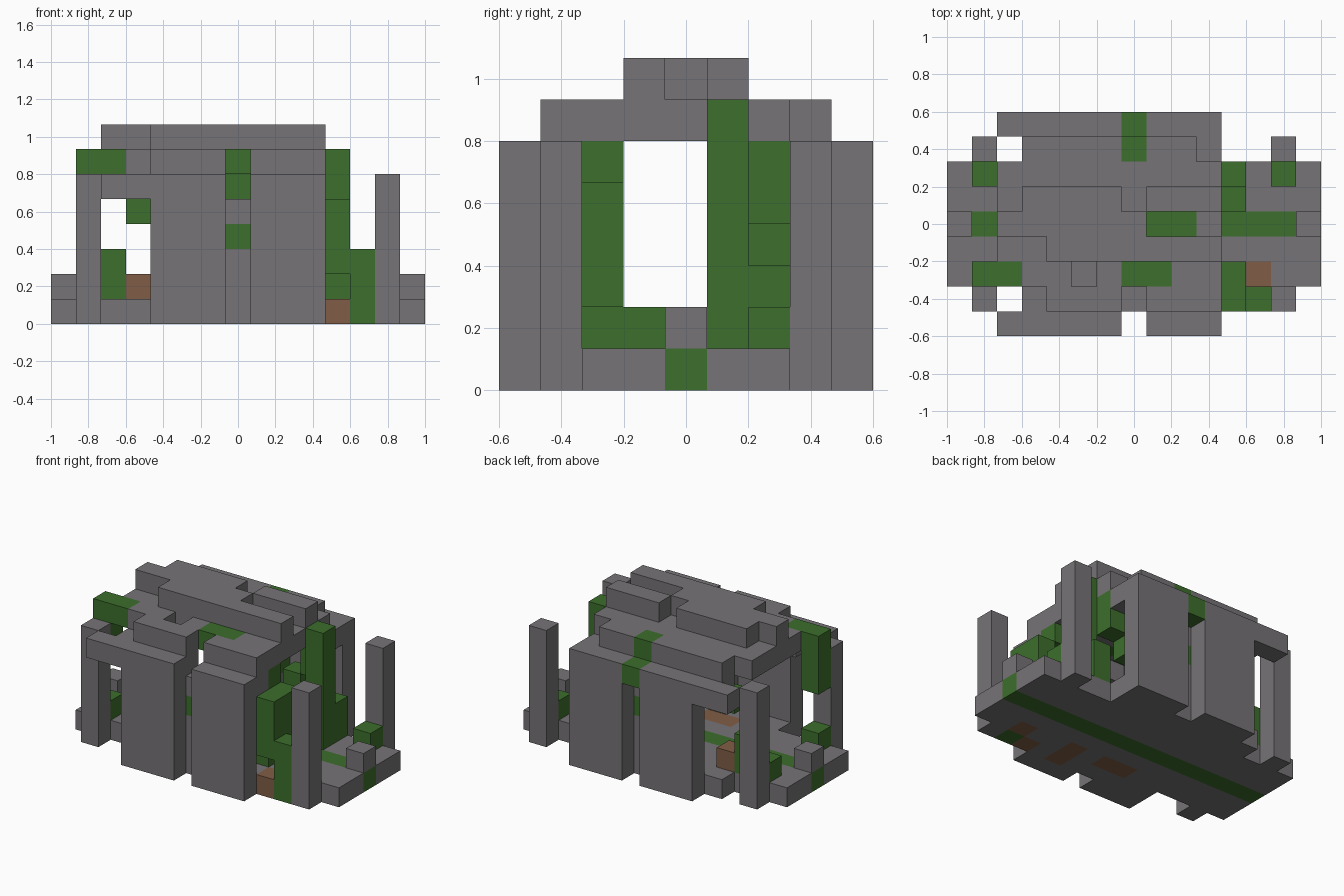
import bpy, bmesh
from math import radians
from mathutils import Vector

if "Cube" in bpy.data.objects:
    bpy.data.objects.remove(bpy.data.objects["Cube"], do_unlink=True)

UNIT = 2 / 15
ORIGIN = Vector((-1, -0.6, 0))
cells = {}          # grid cell -> (part, colour)


def material(name, rgb):
    m = bpy.data.materials.new(name)
    m.use_nodes = True
    m.diffuse_color = (*rgb, 1)
    m.node_tree.nodes["Principled BSDF"].inputs["Base Color"].default_value = (*rgb, 1)
    return m


COLOURS = ["stone", "leaf", "wood"]
MATS = [material("stone grey", (0.18, 0.172, 0.18)),
        material("leaf green", (0.045, 0.156, 0.025)),
        material("wood brown", (0.216, 0.11, 0.062))]


def span(v):
    return range(v[0], v[1] + 1) if isinstance(v, tuple) else (v,)


def fill(part, colour, x, y, z):
    """Fill an inclusive block of cells, later blocks replace earlier ones."""
    for i in span(x):
        for j in span(y):
            for k in span(z):
                cells[i, j, k] = (part, COLOURS.index(colour))


def clear(x, y, z):
    cells.pop((x, y, z), None)


# Floor slab with a green strip and wooden patches
fill("floor", "stone", (0, 14), (2, 6), 0)
fill("floor", "stone", (4, 10), 1, 0)
fill("floor", "stone", (3, 10), 7, 0)
fill("floor", "leaf", (0, 14), 4, 0)
for x, y in ((11, 1), (12, 2), (9, 1), (9, 2), (7, 2), (6, 2)):
    fill("floor", "wood", x, y, 0)

# Long walls and their end lintels
for y in (0, 8):
    for x in ((4, 6), (8, 10)):
        fill("walls", "stone", x, y, (0, 5))
    fill("walls", "stone", (2, 3), y, 5)
fill("walls", "leaf", 7, 8, 5)

# Recessed panels in the middle of each long wall
for y in (1, 7):
    fill("wall_panels", "stone", 7, y, (0, 4))
    fill("wall_panels", "leaf", 7, y, 3)

# Free-standing corner pillars
for x in (1, 13):
    for y in (1, 7):
        fill("pillars", "stone", x, y, (0, 5))

# Stepped roof: eaves, main deck, ridge
for y in (1, 7):
    for x in ((3, 6), (8, 10)):
        fill("roof", "stone", x, y, 5)
fill("roof", "stone", (4, 6), 1, 6)
fill("roof", "stone", (8, 10), 1, 6)
fill("roof", "stone", (2, 10), (2, 6), 6)
fill("roof", "stone", (3, 9), 7, 6)
clear(5, 2, 6)
fill("roof", "stone", 5, 2, 5)
fill("roof", "leaf", (1, 2), 2, 6)
fill("roof", "leaf", (7, 8), 2, 6)
fill("roof", "leaf", (8, 9), 4, 6)
fill("roof", "leaf", 7, 7, 6)
fill("roof", "stone", (4, 10), 3, 7)
fill("roof", "stone", (2, 7), 4, 7)
fill("roof", "stone", (3, 6), 5, 7)
fill("roof", "stone", (8, 10), 5, 7)

# Low end blocks
for x in (0, 14):
    fill("end_blocks", "stone", x, 4, 1)

# Vines and bushes on the right-hand end
fill("vines", "leaf", 11, 5, (1, 6))
fill("vines", "leaf", 11, 6, (1, 2))
fill("vines", "leaf", 11, (1, 2), (2, 4))
fill("vines", "leaf", 12, 1, (0, 2))
fill("vines", "leaf", 13, 6, 1)

# Vines inside the hall
fill("vines", "leaf", 10, 2, 5)
fill("vines", "leaf", 10, (2, 3), 1)
fill("vines", "leaf", 9, 6, 3)
fill("vines", "leaf", 10, 6, (4, 5))

# Vines and a log on the other end
fill("vines", "leaf", 1, 2, (4, 5))
fill("vines", "leaf", 1, (2, 6, )[0], 1)
fill("vines", "leaf", 1, 6, 1)
fill("vines", "leaf", 2, 6, (1, 2))
fill("vines", "leaf", 3, 6, 4)
fill("log", "wood", 3, 6, 1)


def build(part):
    """Skin the exposed sides of one part and merge flat neighbours."""
    bm = bmesh.new()
    for cell, (owner, colour) in cells.items():
        if owner != part:
            continue
        centre = Vector(cell) + Vector((0.5, 0.5, 0.5))
        for axis in range(3):
            for sign in (-1, 1):
                n = Vector((0, 0, 0))
                n[axis] = sign
                if tuple(int(c + d) for c, d in zip(cell, n)) in cells:
                    continue
                u = Vector((0, 0, 0))
                u[(axis + 1) % 3] = 0.5
                v = n.cross(u)
                mid = centre + n / 2
                corners = [mid - u - v, mid + u - v, mid + u + v, mid - u + v]
                f = bm.faces.new([bm.verts.new(ORIGIN + c * UNIT) for c in corners])
                f.material_index = colour
    bmesh.ops.remove_doubles(bm, verts=bm.verts, dist=0.001)
    bmesh.ops.dissolve_limit(bm, angle_limit=radians(1), verts=bm.verts,
                             edges=bm.edges, delimit={"MATERIAL", "NORMAL"})
    mesh = bpy.data.meshes.new(part)
    bm.to_mesh(mesh)
    bm.free()
    for m in MATS:
        mesh.materials.append(m)
    bpy.context.collection.objects.link(bpy.data.objects.new(part, mesh))


for part in sorted({owner for owner, _ in cells.values()}):
    build(part)
